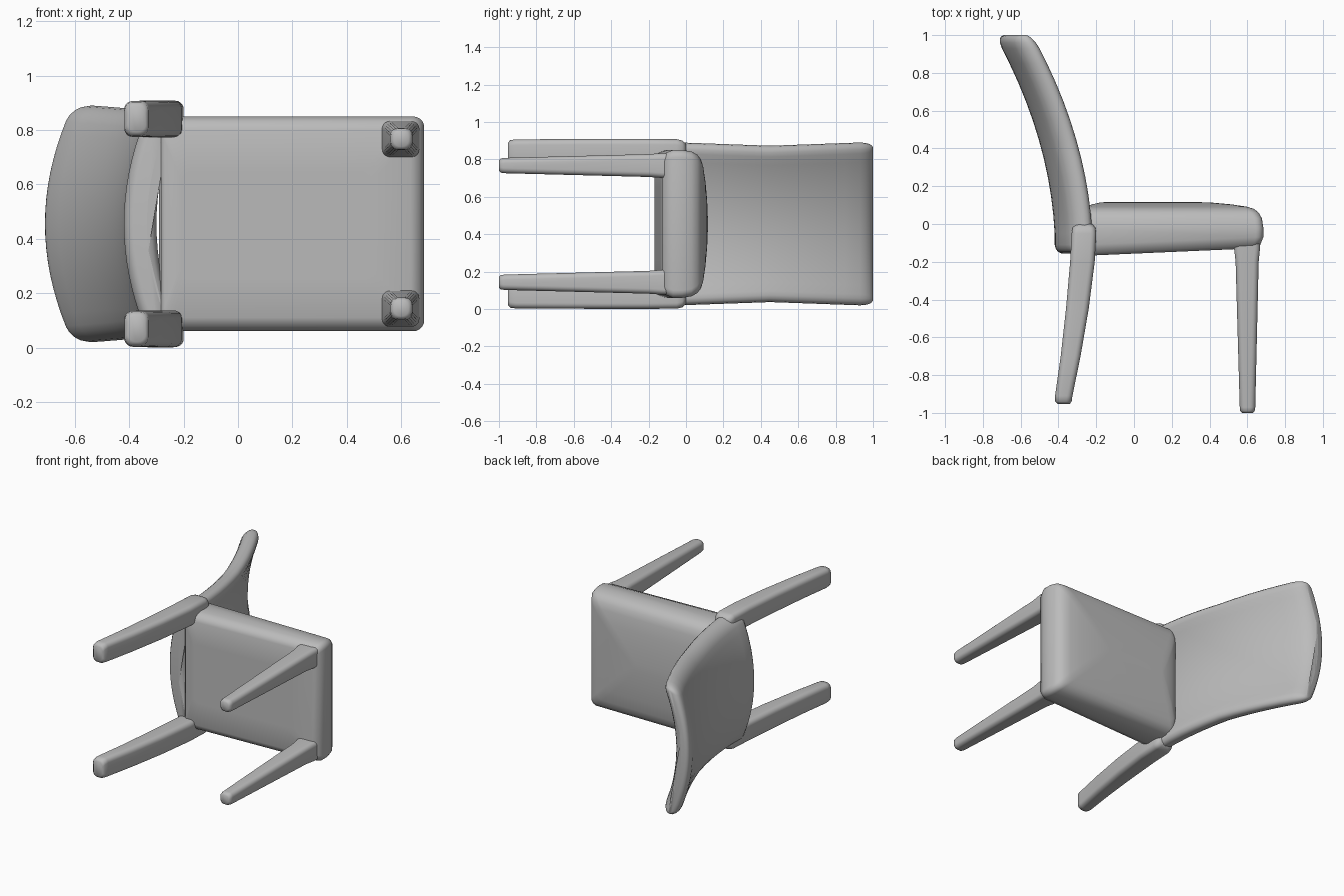
import bpy, bmesh, math

cube = bpy.data.objects.get("Cube")
if cube:
    bpy.data.objects.remove(cube, do_unlink=True)

MID = 0.455  # height of the symmetry plane (the chair lies on its side)

grey = bpy.data.materials.new("plain grey")
grey.use_nodes = True
grey.diffuse_color = (0.5, 0.5, 0.5, 1)
bsdf = grey.node_tree.nodes["Principled BSDF"]
bsdf.inputs["Base Color"].default_value = (0.5, 0.5, 0.5, 1)
bsdf.inputs["Roughness"].default_value = 0.6


def rounded_rect(x0, x1, z0, z1, r, n=5):
    """Outline of a rounded rectangle as (x, z) pairs."""
    r = min(r, (x1 - x0) * 0.49, (z1 - z0) * 0.49)
    centres = [(x1 - r, z1 - r), (x0 + r, z1 - r), (x0 + r, z0 + r), (x1 - r, z0 + r)]
    pts = []
    for k, (cx, cz) in enumerate(centres):
        for i in range(n + 1):
            a = math.pi / 2 * (k + i / n)
            pts.append((cx + r * math.cos(a), cz + r * math.sin(a)))
    return pts


def loft(name, rings):
    """Skin a list of equal-length point rings and cap both ends."""
    bm = bmesh.new()
    rows = [[bm.verts.new(p) for p in ring] for ring in rings]
    n = len(rows[0])
    for a, b in zip(rows, rows[1:]):
        for i in range(n):
            j = (i + 1) % n
            bm.faces.new((a[i], a[j], b[j], b[i]))
    caps = [bm.faces.new(rows[0]), bm.faces.new(rows[-1])]
    bmesh.ops.triangulate(bm, faces=caps)
    bmesh.ops.recalc_face_normals(bm, faces=bm.faces)
    mesh = bpy.data.meshes.new(name)
    bm.to_mesh(mesh)
    bm.free()
    mesh.materials.append(grey)
    ob = bpy.data.objects.new(name, mesh)
    bpy.context.collection.objects.link(ob)
    bpy.ops.object.select_all(action='DESELECT')
    ob.select_set(True)
    bpy.context.view_layer.objects.active = ob
    bpy.ops.object.shade_smooth_by_angle(angle=math.radians(50))
    return ob


def leg(name, sections, cz, r):
    """sections: (y, x0, x1, half width in z)"""
    loft(name, [[(x, y, z) for x, z in rounded_rect(x0, x1, cz - h, cz + h, r)]
                for y, x0, x1, h in sections])


# Cushioned seat: soft sides, crowned top, underside sloping down to the rear
seat_levels = [(-0.148, 0.20), (-0.148, 0.05), (-0.135, 0.018), (-0.09, 0.0),
               (-0.02, 0.0), (0.03, 0.008), (0.06, 0.025), (0.08, 0.05),
               (0.092, 0.09), (0.104, 0.17), (0.113, 0.27), (0.117, 0.37)]
seat_rings = []
for y, inset in seat_levels:
    outline = rounded_rect(-0.29 + inset * 0.4, 0.685 - inset,
                           MID - 0.395 + inset, MID + 0.395 - inset, 0.04)
    tilt = 0.044 if y < -0.05 else 0.0
    seat_rings.append([(x, y + tilt * (x - 0.2), z) for x, z in outline])
loft("seat", seat_rings)

# Backrest: a thick panel bowed across its width and leaning back
HALF_T, SAG = 0.06, 0.10


def back_ring(y, shrink):
    u = max(0.0, y + 0.05)
    centre = -0.2 - 0.05 * u - 0.24 * u * u - HALF_T
    width = 0.418 + 0.018 * abs(y - 0.45) / 0.5 - shrink * 0.6
    t = HALF_T - shrink
    core = width - t
    outline = []
    for side in (1, -1):
        for i in range(9):  # rounded long edge
            a = math.pi * i / 8
            outline.append((side * t * math.cos(a), side * (core + t * math.sin(a))))
        for i in range(1, 16):  # broad face
            outline.append((-side * t, side * core * (1 - 2 * i / 16)))
    return [(centre - SAG * (1 - (z / width) ** 2) + dx, y, MID + z) for dx, z in outline]


back_levels = [(-0.155, 0.035), (-0.148, 0.018), (-0.13, 0.005), (-0.11, 0.0)]
back_levels += [(-0.05 + 0.1 * i, 0.0) for i in range(10)]
back_levels += [(0.93, 0.0), (0.96, 0.006), (0.98, 0.016), (0.993, 0.03), (1.0, 0.048)]
loft("backrest", [back_ring(y, s) for y, s in back_levels])

# Tapered front legs and splayed rear legs, mirrored about the middle plane
front_sections = [(-1.0, 0.572, 0.628, 0.028), (-0.99, 0.562, 0.639, 0.038),
                  (-0.97, 0.56, 0.642, 0.041), (-0.2, 0.538, 0.66, 0.061),
                  (-0.13, 0.53, 0.667, 0.066), (-0.03, 0.53, 0.667, 0.066)]
rear_sections = [(-0.952, -0.405, -0.34, 0.048), (-0.94, -0.417, -0.33, 0.062),
                 (-0.91, -0.418, -0.326, 0.066), (-0.7, -0.388, -0.283, 0.067),
                 (-0.45, -0.36, -0.24, 0.068), (-0.2, -0.338, -0.208, 0.068),
                 (-0.05, -0.33, -0.2, 0.067), (-0.02, -0.325, -0.205, 0.06),
                 (0.0, -0.305, -0.22, 0.042)]
for side, tag in ((1, "upper"), (-1, "lower")):
    leg("front_leg_" + tag, front_sections, MID + side * 0.312, 0.028)
    leg("rear_leg_" + tag, rear_sections, MID + side * 0.386, 0.03)
